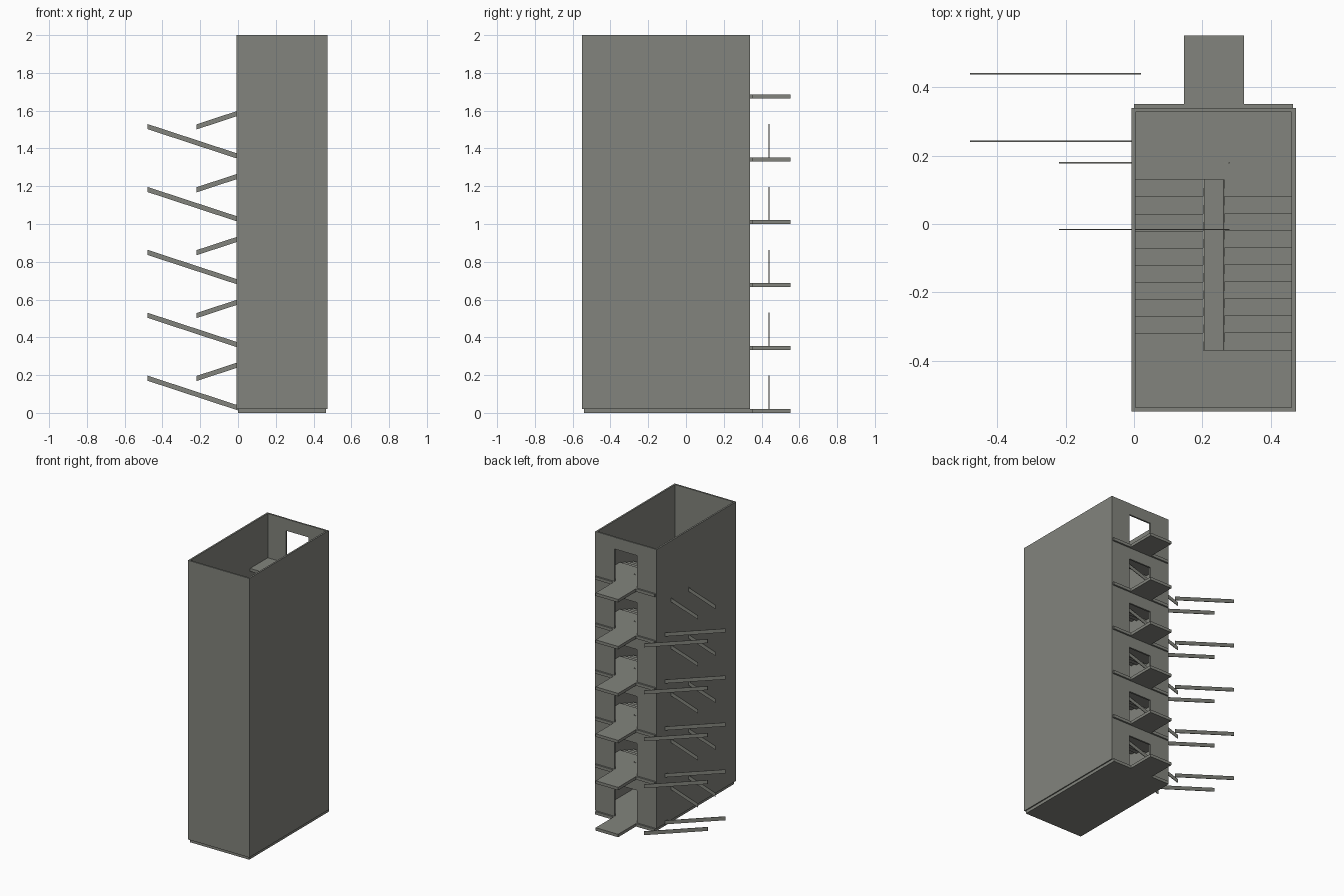
import bpy, bmesh, math
from mathutils import Matrix, Vector

if "Cube" in bpy.data.objects:
    bpy.data.objects.remove(bpy.data.objects["Cube"])

mat = bpy.data.materials.new("concrete grey")
mat.diffuse_color = (0.225, 0.231, 0.205, 1)
mat.use_nodes = True
mat.node_tree.nodes["Principled BSDF"].inputs["Base Color"].default_value = mat.diffuse_color


def add_box(bm, x, y, z):
    """Axis-aligned box from (min, max) ranges."""
    size = Vector((x[1] - x[0], y[1] - y[0], z[1] - z[0]))
    mid = Vector((x[0] + x[1], y[0] + y[1], z[0] + z[1])) / 2
    m = Matrix.Translation(mid) @ Matrix.Diagonal(size).to_4x4()
    bmesh.ops.create_cube(bm, size=1, matrix=m)


def add_bar(bm, a, b, width, height):
    """Sloped bar with vertical ends, running from a to b along x or y."""
    a, b = Vector(a), Vector(b)
    d = b - a
    side = Vector((-d.y, d.x, 0)).normalized() * width / 2
    up = Vector((0, 0, height / 2))
    ends = [[bm.verts.new(p + s * side + u * up)
             for s, u in ((-1, -1), (1, -1), (1, 1), (-1, 1))] for p in (a, b)]
    bm.faces.new(ends[0])
    bm.faces.new(ends[1][::-1])
    for i in range(4):
        j = (i + 1) % 4
        bm.faces.new((ends[0][i], ends[1][i], ends[1][j], ends[0][j]))


def finish(bm, name):
    bmesh.ops.recalc_face_normals(bm, faces=bm.faces)
    mesh = bpy.data.meshes.new(name)
    bm.to_mesh(mesh)
    bm.free()
    mesh.materials.append(mat)
    bpy.context.collection.objects.link(bpy.data.objects.new(name, mesh))


PITCH, STEPS, FLOORS = 0.333, 10, 5
RISE = PITCH / 2 / STEPS
BASE, TOP = 0.021, 2.0
X0, X1, Y0, Y1, WALL = -0.008, 0.474, -0.55, 0.34, 0.012
DOOR = (0.146, 0.322)
Y_FLOOR, Y_LANDING = 0.13, -0.37
LEFT_RUN, RIGHT_RUN = (0.004, 0.202), (0.265, 0.462)

# Side and front walls, open at the top
bm = bmesh.new()
add_box(bm, (X0, X0 + WALL), (Y0, Y1 - WALL), (BASE, TOP))
add_box(bm, (X1 - WALL, X1), (Y0, Y1 - WALL), (BASE, TOP))
add_box(bm, (X0 + WALL, X1 - WALL), (Y0, Y0 + WALL), (BASE, TOP))
finish(bm, "outer_walls")

# Back wall with one doorway on each level
bm = bmesh.new()
back = (Y1 - WALL, Y1)
add_box(bm, (X0, DOOR[0]), back, (BASE, TOP))
add_box(bm, (DOOR[1], X1), back, (BASE, TOP))
for i in range(FLOORS + 1):
    z = BASE + i * PITCH
    add_box(bm, DOOR, back, (z + 0.23, min(z + PITCH - 0.02, TOP)))
finish(bm, "back_wall")

# Floor slabs, each with a balcony outside its doorway
bm = bmesh.new()
for i in range(FLOORS + 1):
    z = (i * PITCH, i * PITCH + 0.021)
    add_box(bm, (0, 0.466), (-0.54 if i == 0 else Y_FLOOR, 0.352), z)
    add_box(bm, DOOR, (0.352, 0.552), z)
finish(bm, "floor_slabs")

# Landings halfway between floors
bm = bmesh.new()
for i in range(FLOORS):
    z = BASE + (i + 0.5) * PITCH
    add_box(bm, (0, 0.466), (-0.54, Y_LANDING), (z - 0.021, z))
finish(bm, "landings")

# Stair flights: left rises to the landing, right rises to the next floor
bm = bmesh.new()
tread = (Y_FLOOR - Y_LANDING) / STEPS
for i in range(FLOORS):
    z = BASE + i * PITCH
    for s in range(STEPS):
        y = Y_FLOOR - s * tread
        top = z + (s + 1) * RISE
        add_box(bm, LEFT_RUN, (y - tread, y), (top - RISE, top))
        y = Y_LANDING + s * tread
        top += PITCH / 2
        add_box(bm, RIGHT_RUN, (y, y + tread), (top - RISE, top))
finish(bm, "stair_treads")

# Sloped stringers beside the stairwell gap
bm = bmesh.new()
for i in range(FLOORS):
    z = BASE + i * PITCH
    h = PITCH / 2
    add_bar(bm, (0.204, Y_FLOOR, z), (0.204, Y_LANDING, z + h), 0.004, 0.026)
    add_bar(bm, (0.263, Y_LANDING, z + h), (0.263, Y_FLOOR, z + 2 * h), 0.004, 0.026)
finish(bm, "inner_stringers")

# Sloped bars reaching out through the left side
bm = bmesh.new()
for i in range(FLOORS):
    z = i * PITCH
    for y in (0.44, 0.243):
        add_bar(bm, (-0.48, y, z + 0.184), (0.02, y, z + 0.02), 0.004, 0.027)
    for y in (0.18, -0.016):
        add_bar(bm, (-0.22, y, z + 0.182), (0.28, y, z + 0.346), 0.004, 0.027)
finish(bm, "side_bars")
